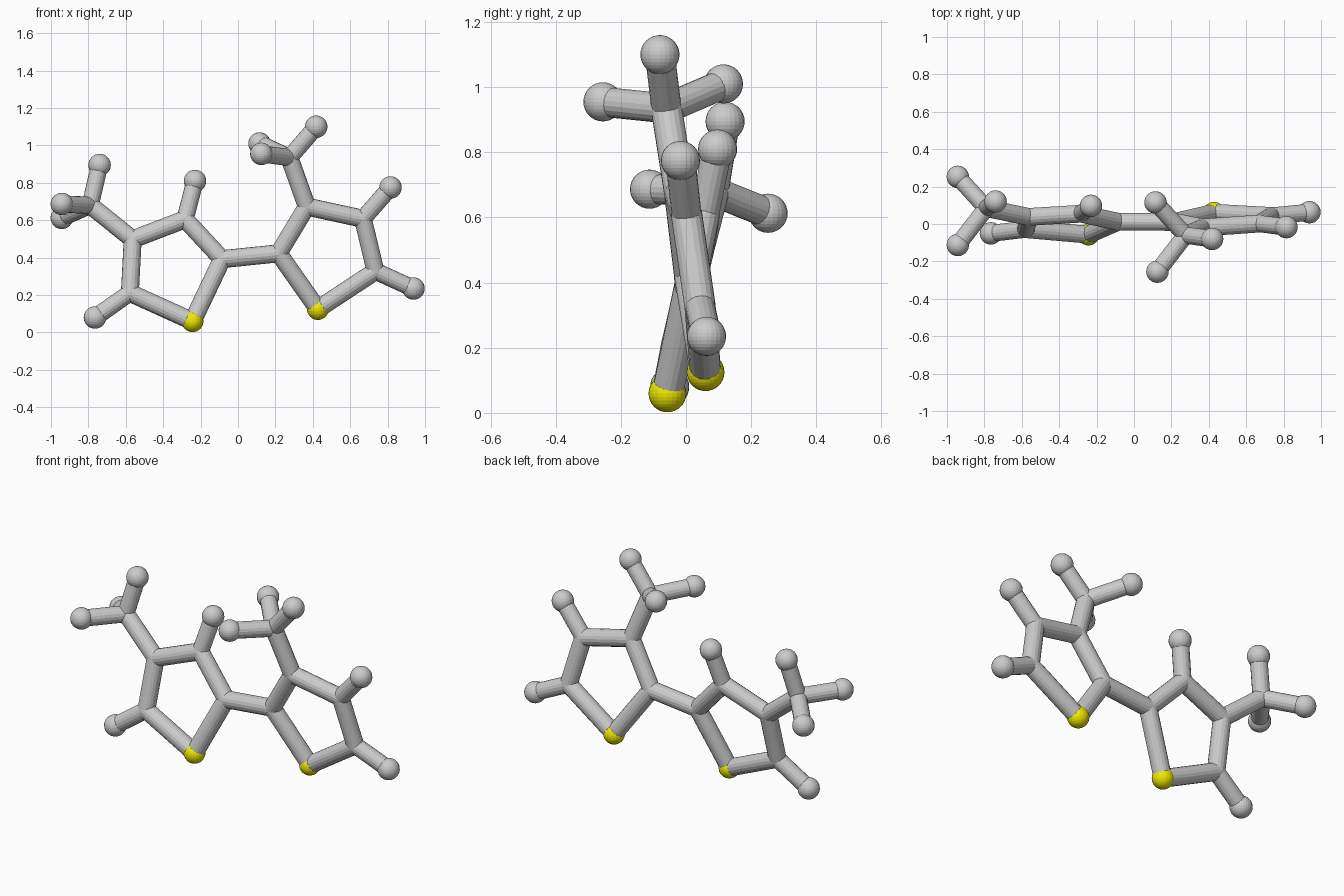
import bpy
from mathutils import Vector

if "Cube" in bpy.data.objects:
    bpy.data.objects.remove(bpy.data.objects["Cube"])

BOND_R, H_BOND_R, JOINT_R, BALL_R = 0.048, 0.046, 0.048, 0.06

yellow = bpy.data.materials.new("yellow")
yellow.diffuse_color = (0.85, 0.82, 0.0, 1)
yellow.use_nodes = True
yellow.node_tree.nodes["Principled BSDF"].inputs["Base Color"].default_value = yellow.diffuse_color


def ball(name, p, r, mat=None):
    bpy.ops.mesh.primitive_uv_sphere_add(segments=24, ring_count=16, radius=r, location=p)
    ob = bpy.context.object
    ob.name = name
    if mat:
        ob.data.materials.append(mat)


def stick(name, a, b, r):
    a, b = Vector(a), Vector(b)
    d = b - a
    bpy.ops.mesh.primitive_cylinder_add(vertices=18, radius=r, depth=d.length,
                                        location=(a + b) / 2,
                                        rotation=d.to_track_quat('Z', 'Y').to_euler())
    bpy.context.object.name = name


# ring corners start at the coloured corner and run round through the linking corner
halves = {
    "left": dict(
        ring=[(-0.243, -0.057, 0.06), (-0.085, 0.012, 0.392), (-0.283, 0.055, 0.605),
              (-0.563, 0.038, 0.498), (-0.578, -0.028, 0.212)],
        single=[(2, (-0.23, 0.097, 0.81)), (4, (-0.765, -0.05, 0.08))],
        branch=(3, (-0.79, 0.085, 0.68)),
        tips=[(-0.74, 0.12, 0.895), (-0.942, 0.252, 0.613), (-0.942, -0.112, 0.687)]),
    "right": dict(
        ring=[(0.427, 0.06, 0.125), (0.217, 0.011, 0.423), (0.368, -0.019, 0.673),
              (0.668, 0.002, 0.608), (0.735, 0.043, 0.328)],
        single=[(3, (0.815, -0.017, 0.775)), (4, (0.938, 0.063, 0.235))],
        branch=(2, (0.275, -0.06, 0.935)),
        tips=[(0.418, -0.08, 1.10), (0.115, 0.115, 1.01), (0.125, -0.255, 0.955)]),
}

for side, h in halves.items():
    ring = h["ring"]
    # five-sided ring
    ball(side + "_ring_yellow_ball", ring[0], 0.058, yellow)
    for i, p in enumerate(ring):
        if i:
            ball(f"{side}_ring_joint_{i}", p, JOINT_R)
        stick(f"{side}_ring_bond_{i}", p, ring[(i + 1) % 5], BOND_R)
    # single balls on the ring
    for i, p in h["single"]:
        stick(f"{side}_outer_stick_{i}", ring[i], p, H_BOND_R)
        ball(f"{side}_outer_ball_{i}", p, BALL_R)
    # three-pronged branch
    i, c = h["branch"]
    stick(side + "_branch_bond", ring[i], c, BOND_R)
    ball(side + "_branch_joint", c, JOINT_R)
    for k, p in enumerate(h["tips"]):
        stick(f"{side}_branch_stick_{k}", c, p, H_BOND_R)
        ball(f"{side}_branch_ball_{k}", p, BALL_R)

# bond linking the two rings
stick("linking_bond", halves["left"]["ring"][1], halves["right"]["ring"][1], BOND_R)
